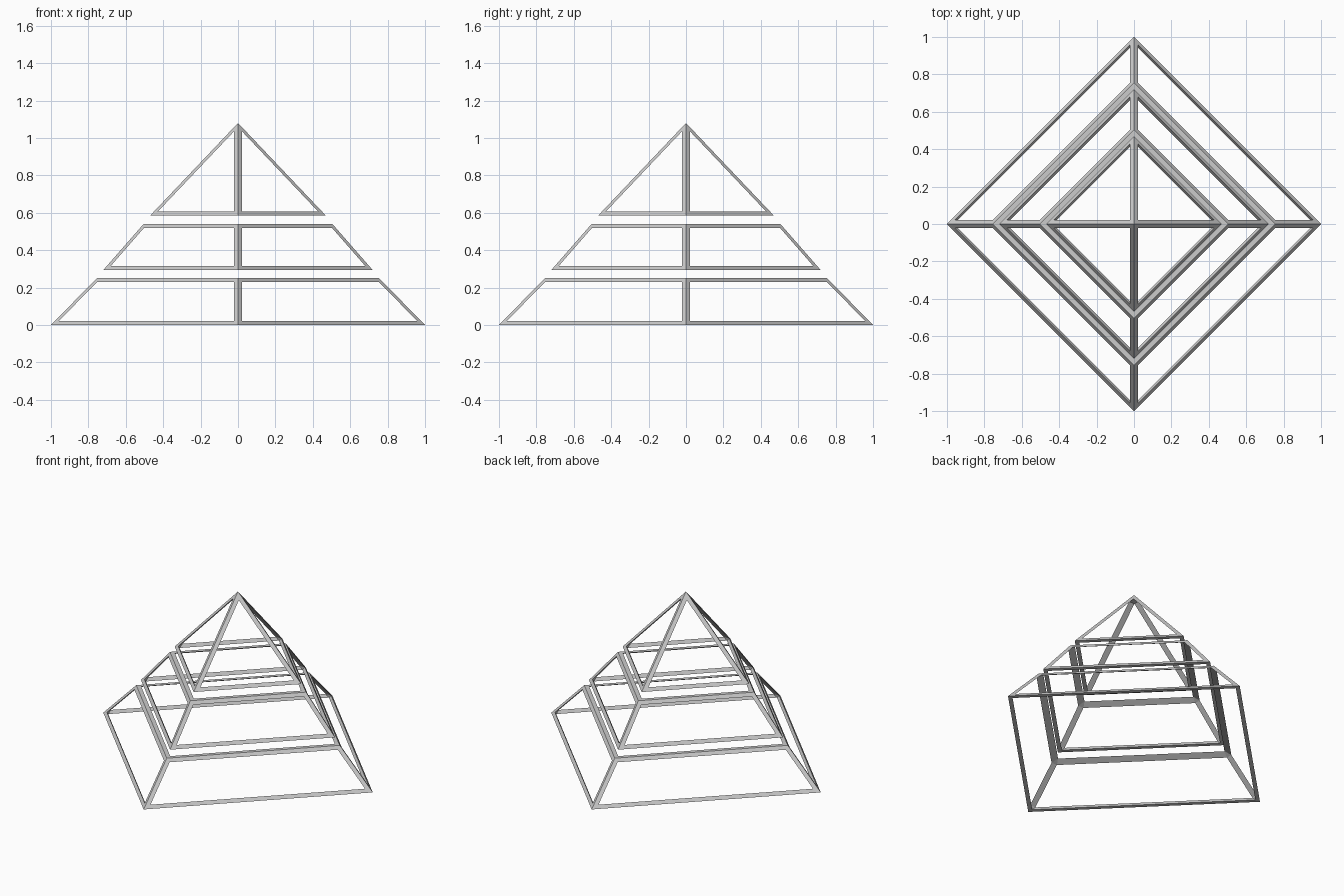
import bpy, bmesh
from math import atan2

if "Cube" in bpy.data.objects:
    bpy.data.objects.remove(bpy.data.objects["Cube"])

BAR = 0.026      # bar width within each face


def frame_tier(name, z0, z1, r0, r1):
    """Pyramid slice whose edges become solid bars, open on every face."""
    bm = bmesh.new()
    bmesh.ops.create_cone(bm, cap_ends=True, cap_tris=False, segments=4,
                          radius1=r0, radius2=r1, depth=z1 - z0)
    bmesh.ops.translate(bm, verts=bm.verts[:], vec=(0, 0, (z0 + z1) / 2))
    bmesh.ops.remove_doubles(bm, verts=bm.verts[:], dist=1e-5)
    bmesh.ops.recalc_face_normals(bm, faces=bm.faces[:])
    bm.normal_update()
    faces, corners = bm.faces[:], bm.verts[:]
    edges = [(tuple(e.verts), tuple(e.link_faces)) for e in bm.edges]
    around = {v: (list(v.link_faces), v.normal.copy()) for v in corners}
    face_corners = {f: list(f.verts) for f in faces}

    # outer flats of the bars: inset border of each face
    bmesh.ops.inset_individual(bm, faces=faces, thickness=BAR,
                               use_even_offset=True)
    hole = {(f, v): min(f.verts, key=lambda p: (p.co - v.co).length)
            for f in faces for v in face_corners[f]}
    bmesh.ops.delete(bm, geom=faces, context='FACES_ONLY')

    # inner flats of the bars: join the openings on both sides of each edge
    for (a, b), (f, g) in edges:
        bm.faces.new((hole[f, a], hole[f, b], hole[g, b], hole[g, a]))
    # inner corners, ordered around the corner direction
    for v, (linked, n) in around.items():
        u = n.orthogonal()
        w = n.cross(u)
        ring = sorted((hole[f, v] for f in linked),
                      key=lambda p: atan2((p.co - v.co).dot(w),
                                          (p.co - v.co).dot(u.normalized())
                                          * u.length))
        bm.faces.new(ring)

    bmesh.ops.recalc_face_normals(bm, faces=bm.faces[:])
    mesh = bpy.data.meshes.new(name)
    bm.to_mesh(mesh)
    bm.free()
    obj = bpy.data.objects.new(name, mesh)
    bpy.context.collection.objects.link(obj)
    return obj


# three stacked frames with gaps between them
frame_tier("bottom_tier_frame", 0.0, 0.25, 1.0, 0.755)
frame_tier("middle_tier_frame", 0.294, 0.54, 0.72, 0.505)
frame_tier("top_tier_frame", 0.585, 1.08, 0.47, 0.0)
